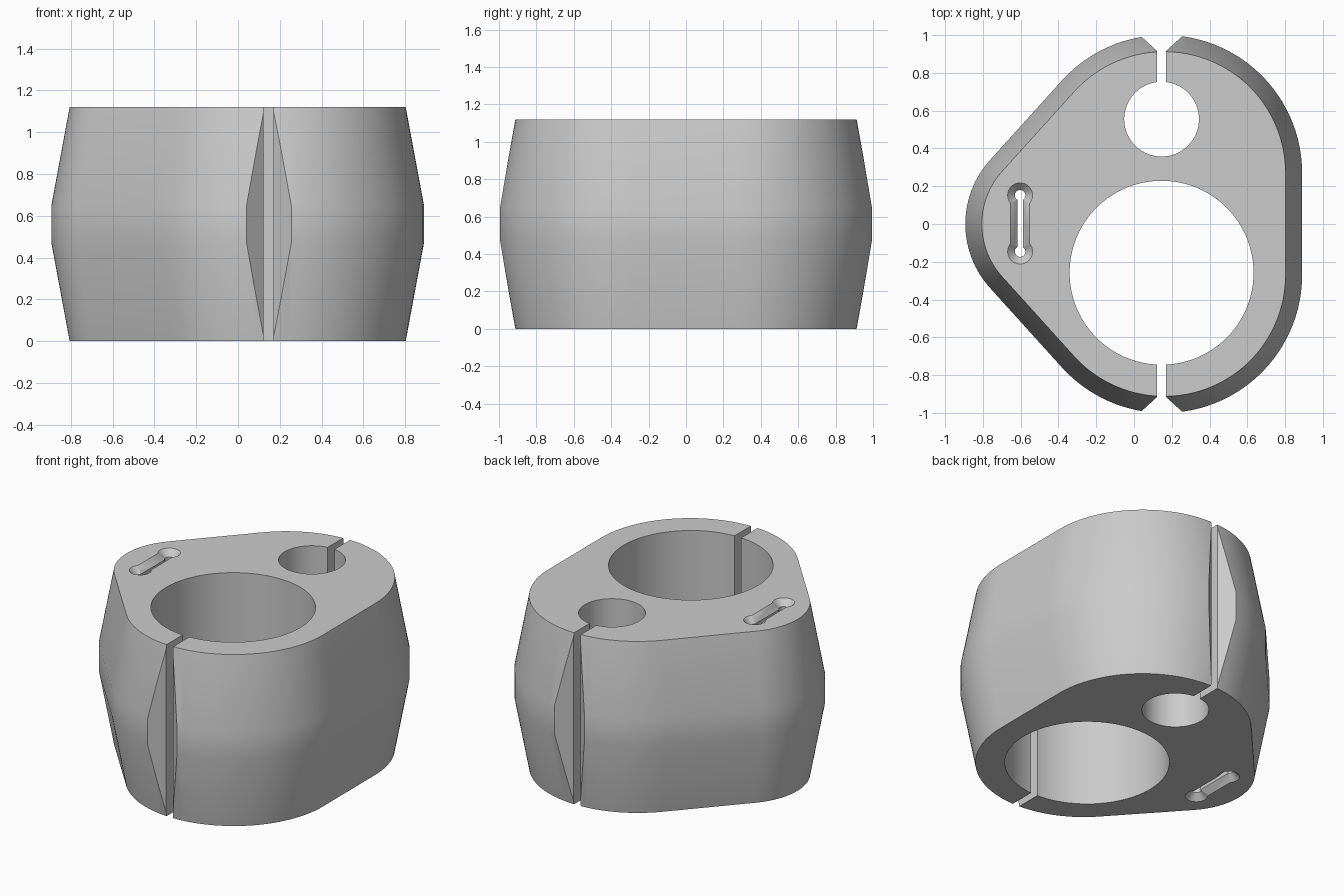
import bpy
import bmesh
import math

if "Cube" in bpy.data.objects:
    bpy.data.objects.remove(bpy.data.objects["Cube"], do_unlink=True)

HEIGHT = 1.12
SLIT_X, SLIT_HALF = 0.146, 0.024

grey = bpy.data.materials.new("plain grey")
grey.use_nodes = True
grey.diffuse_color = (0.6, 0.6, 0.6, 1)
grey.node_tree.nodes["Principled BSDF"].inputs["Base Color"].default_value = (0.6, 0.6, 0.6, 1)


def loft(name, layers):
    """Solid through stacked outlines; layers are (outline, z)."""
    bm = bmesh.new()
    rings = [[bm.verts.new((x, y, z)) for x, y in pts] for pts, z in layers]
    count = len(rings[0])
    for low, high in zip(rings, rings[1:]):
        for i in range(count):
            j = (i + 1) % count
            bm.faces.new((low[i], low[j], high[j], high[i]))
    bm.faces.new(rings[0][::-1])
    bm.faces.new(rings[-1])
    bmesh.ops.recalc_face_normals(bm, faces=bm.faces)
    mesh = bpy.data.meshes.new(name)
    bm.to_mesh(mesh)
    bm.free()
    mesh.materials.append(grey)
    ob = bpy.data.objects.new(name, mesh)
    bpy.context.collection.objects.link(ob)
    return ob


def arc(cx, cy, r, start, end, steps):
    return [(cx + r * math.cos(start + (end - start) * i / steps),
             cy + r * math.sin(start + (end - start) * i / steps))
            for i in range(steps + 1)]


def circle(cx, cy, r, steps):
    return arc(cx, cy, r, 0, math.tau, steps)[:-1]


def rectangle(cx, cy, hx, hy):
    return [(cx - hx, cy - hy), (cx + hx, cy - hy), (cx + hx, cy + hy), (cx - hx, cy + hy)]


def outline(inset):
    """Rounded triangle: two large corners on the left side, one small on the right."""
    bx, by, big, sx, small = 0.16, 0.27, 0.73, -0.39, 0.503
    dx, dy = sx - bx, -by
    tangent = math.atan2(dy, dx) + math.tau - math.acos((big - small) / math.hypot(dx, dy))
    return (arc(bx, by, big - inset, 0, tangent, 40)
            + arc(sx, 0, small - inset, tangent, math.tau - tangent, 28)
            + arc(bx, -by, big - inset, -tangent, 0, 40))


# Barrel-sided body
body = loft("clamp_body", [(outline(0.0875), 0), (outline(0), 0.47),
                           (outline(0), 0.65), (outline(0.0875), HEIGHT)])

# Through bores
cutters = [loft("bore_cutter", [(circle(SLIT_X, y, r, n), -0.1), (circle(SLIT_X, y, r, n), HEIGHT + 0.1)])
           for y, r, n in ((-0.258, 0.487, 96), (0.555, 0.198, 64))]

# Slits with flared outer mouths, front and back
for side in (-1, 1):
    half = [(SLIT_HALF, 0.6), (SLIT_HALF, 0.916), (0.225, 1.1)]
    pts = [(SLIT_X + x, side * y) for x, y in half]
    pts += [(SLIT_X - x, side * y) for x, y in reversed(half)]
    cutters.append(loft("slit_cutter", [(pts, -0.1), (pts, HEIGHT + 0.1)]))

# Keyed slot with chamfered mouths at both ends
RIM, DEPTH = 0.02, 0.04


def chamfered(name, shape, narrow, wide):
    flare = wide + (wide - narrow) * RIM / DEPTH
    return loft(name, [(shape(flare), -RIM), (shape(narrow), DEPTH),
                       (shape(narrow), HEIGHT - DEPTH), (shape(flare), HEIGHT + RIM)])


for y in (-0.146, 0.152):
    cutters.append(chamfered("slot_end_cutter", lambda r: circle(-0.603, y, r, 32), 0.028, 0.066))
cutters.append(chamfered("slot_cutter", lambda w: rectangle(-0.603, 0.003, w, 0.146), 0.015, 0.05))

# Cut everything and shade
bpy.ops.object.select_all(action='DESELECT')
bpy.context.view_layer.objects.active = body
body.select_set(True)
for cutter in cutters:
    cutter.hide_render = True
    mod = body.modifiers.new("cut", 'BOOLEAN')
    mod.operation = 'DIFFERENCE'
    mod.solver = 'EXACT'
    mod.object = cutter
    bpy.ops.object.modifier_apply(modifier=mod.name)
    bpy.data.objects.remove(cutter, do_unlink=True)
bpy.ops.object.shade_smooth_by_angle(angle=math.radians(30))
